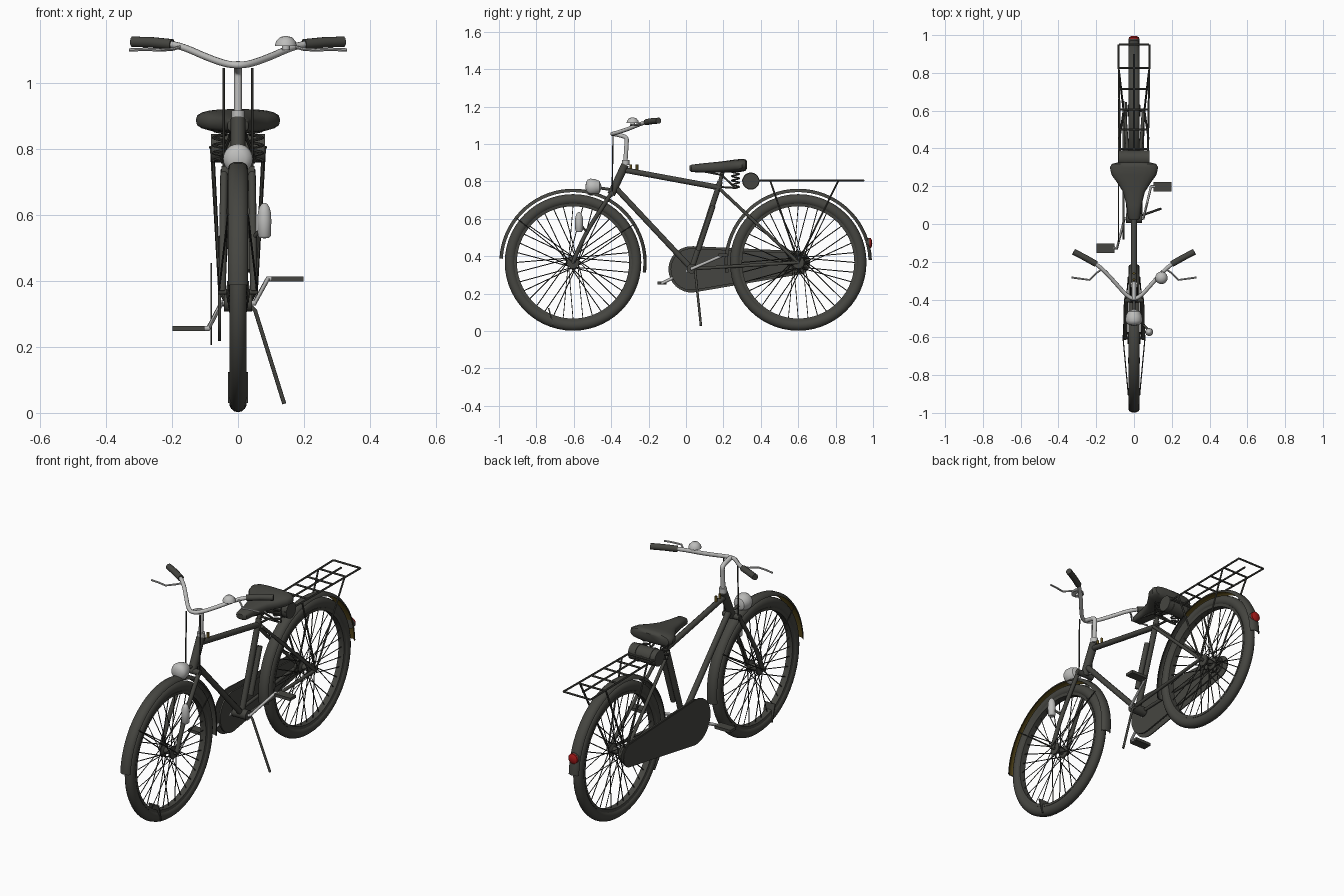
import bpy, bmesh, math
from mathutils import Matrix, Vector

if "Cube" in bpy.data.objects:
    bpy.data.objects.remove(bpy.data.objects["Cube"])


def material(name, r, g, b):
    m = bpy.data.materials.new(name)
    m.use_nodes = True
    m.diffuse_color = (r, g, b, 1)
    m.node_tree.nodes["Principled BSDF"].inputs["Base Color"].default_value = (r, g, b, 1)
    return m


PAINT = material("dark paint", .06, .06, .052)
WIRE = material("dark wire", .04, .04, .035)
CHROME = material("light metal", .51, .51, .5)
RED = material("red lens", .38, .01, .01)
GOLD = material("dark gold", .11, .075, .012)
parts = []


def add(name, bm, *mats):
    bmesh.ops.recalc_face_normals(bm, faces=bm.faces)
    mesh = bpy.data.meshes.new(name)
    bm.to_mesh(mesh)
    bm.free()
    for m in mats:
        mesh.materials.append(m)
    ob = bpy.data.objects.new(name, mesh)
    bpy.context.collection.objects.link(ob)
    parts.append(ob)
    return ob


def tube(name, paths, r, mat, smooth=False, res=3):
    """Round bars along one or more point paths."""
    cu = bpy.data.curves.new(name, 'CURVE')
    cu.dimensions = '3D'
    cu.bevel_depth, cu.bevel_resolution, cu.use_fill_caps = r, res, True
    for path in paths:
        sp = cu.splines.new('NURBS' if smooth else 'POLY')
        sp.points.add(len(path) - 1)
        for p, co in zip(sp.points, path):
            p.co = (*co, 1)
        if smooth:
            sp.order_u, sp.use_endpoint_u, sp.resolution_u = 3, True, 6
    temp = bpy.data.objects.new(name + " path", cu)
    bpy.context.collection.objects.link(temp)
    mesh = bpy.data.meshes.new_from_object(temp.evaluated_get(bpy.context.evaluated_depsgraph_get()))
    bpy.data.objects.remove(temp)
    mesh.materials.clear()
    mesh.materials.append(mat)
    ob = bpy.data.objects.new(name, mesh)
    bpy.context.collection.objects.link(ob)
    parts.append(ob)


def both(path):
    """A path and its mirror across x."""
    return [path, [(-x, y, z) for x, y, z in path]]


TURN = {'X': Matrix(), 'Y': Matrix.Rotation(math.pi / 2, 4, 'Z'), 'Z': Matrix.Rotation(-math.pi / 2, 4, 'Y')}


def lathe(name, profile, loc, *mats, axis='X', a0=0, a1=360, steps=24, closed=False):
    """Spin (radius, offset) points about an axis."""
    bm = bmesh.new()
    a = math.radians(a0)
    vs = [bm.verts.new((x, r * math.cos(a), r * math.sin(a))) for r, x in profile]
    es = [bm.edges.new(e) for e in zip(vs, vs[1:])]
    if closed:
        es.append(bm.edges.new((vs[-1], vs[0])))
    ends = bmesh.ops.spin(bm, geom=vs + es, axis=(1, 0, 0), cent=(0, 0, 0),
                          angle=math.radians(a1 - a0), steps=steps)["geom_last"]
    if a1 - a0 < 360 and closed:
        bm.faces.new(vs)
        bm.faces.new([g for g in ends if isinstance(g, bmesh.types.BMVert)])
    bmesh.ops.remove_doubles(bm, verts=bm.verts, dist=.0002)
    bmesh.ops.recalc_face_normals(bm, faces=bm.faces)
    if len(mats) > 1:   # second colour: inward faces, except toward the middle of the bicycle
        bm.normal_update()
        for f in bm.faces:
            c = f.calc_center_median()
            inward = f.normal.dot(Vector((0, c.y, c.z)).normalized()) < -.4
            f.material_index = int(inward and c.y * loc[1] > -.1)
    bmesh.ops.transform(bm, matrix=Matrix.Translation(loc) @ TURN[axis], verts=bm.verts)
    return add(name, bm, *mats)


def drum(name, r, half, loc, mat, axis='X', steps=20):
    return lathe(name, [(0, -half), (r, -half), (r, half), (0, half)], loc, mat, axis=axis, steps=steps)


def box(name, size, loc, mat, tilt=0):
    bm = bmesh.new()
    bmesh.ops.create_cube(bm, size=1, matrix=Matrix.Translation(loc) @ Matrix.Rotation(tilt, 4, 'X')
                          @ Matrix.Diagonal((*size, 1)))
    return add(name, bm, mat)


# Wheels: tyre, rim, hub, crossed spokes and mudguard
HUB_Z = .367
GUARD = [(.376, -.03), (.386, -.026), (.394, -.012), (.394, .012), (.386, .026), (.376, .03),
         (.376, .026), (.382, .022), (.389, .01), (.389, -.01), (.382, -.022), (.376, -.026)]
for side, cy, start, end in (("front", -.604, -8, 177), ("rear", .6, 2, 188)):
    hub = (0, cy, HUB_Z)
    ring = [math.tau * i / 14 for i in range(14)]
    lathe(side + "_tyre", [(.336 + .029 * math.cos(t), .027 * math.sin(t)) for t in ring],
          hub, PAINT, steps=56, closed=True)
    lathe(side + "_rim", [(.3, -.017), (.315, -.02), (.315, .02), (.3, .017)], hub, PAINT, steps=56, closed=True)
    lathe(side + "_hub", [(0, -.06), (.008, -.06), (.008, -.035), (.032, -.033), (.032, -.026), (.016, -.02),
                          (.016, .02), (.032, .026), (.032, .033), (.008, .035), (.008, .06), (0, .06)], hub, PAINT)
    spokes = []
    for i in range(36):
        a = math.tau * i / 36
        b = a + (.9 if i % 4 < 2 else -.9)
        spokes.append([(.028 * (-1) ** i, cy + .03 * math.cos(b), HUB_Z + .03 * math.sin(b)),
                       (0, cy + .302 * math.cos(a), HUB_Z + .302 * math.sin(a))])
    tube(side + "_spokes", spokes, .0026, WIRE, res=0)
    lathe(side + "_mudguard", GUARD, hub, PAINT, GOLD, a0=start, a1=end, steps=36, closed=True)
stays = []
for deg in (142, 32):
    a = math.radians(deg)
    stays += both([(.058, -.604, HUB_Z), (.03, -.604 + .382 * math.cos(a), HUB_Z + .382 * math.sin(a))])
tube("front_mudguard_stays", stays, .003, WIRE, res=1)
box("front_flap", (.062, .007, .095), (0, -.722, .077), PAINT, .27)
drum("rear_sprocket", .045, .005, (-.042, .6, HUB_Z), PAINT)

# Frame
BB = (0, .03, .333)
tube("head_tube", [[(0, -.4, .73), (0, -.325, .89)]], .022, PAINT)
tube("main_tubes", [[(0, -.335, .862), (0, .19, .765)], [(0, -.38, .77), BB], [BB, (0, .183, .8)]], .0155, PAINT)
tube("rear_stays", both([(.02, .18, .76), (.05, .6, HUB_Z)]) + both([(.03, .03, .333), (.05, .6, HUB_Z)]),
     .009, PAINT)
drum("bottom_bracket", .026, .042, BB, PAINT)
tube("seat_post", [[(0, .18, .79), (0, .198, .86)]], .011, PAINT)
tube("pump", [[(.032, .065, .43), (.032, .145, .67)]], .014, PAINT)
for y in (-.295, -.262):
    drum("top_tube_clip", .007, .018, (0, y, .873), GOLD, 'Z', 10)

# Fork
tube("fork_blades", both([(.042, -.4, .735), (.044, -.47, .63), (.046, -.555, .49), (.048, -.604, HUB_Z)]),
     .0115, PAINT, smooth=True)
tube("fork_crown", [[(-.05, -.4, .733), (.05, -.4, .733)]], .016, PAINT)

# Stem, handlebar, grips, levers, rods and bell
drum("headset", .02, .014, (0, -.323, .902), CHROME, 'Z')
tube("stem", [[(0, -.325, .89), (0, -.318, 1.0), (0, -.316, 1.035), (0, -.35, 1.047), (0, -.396, 1.056)]],
     .012, CHROME, smooth=True)
half = [(.04, -.378, 1.058), (.1, -.31, 1.08), (.155, -.25, 1.105), (.2, -.212, 1.118), (.23, -.195, 1.12)]
tube("handlebar", [[(-x, y, z) for x, y, z in half[::-1]] + [(0, -.4, 1.053)] + half], .0105, CHROME, smooth=True)
tube("grips", both([(.2, -.212, 1.117), (.26, -.178, 1.123), (.32, -.147, 1.125)]), .0165, PAINT)
tube("brake_levers", both([(.17, -.24, 1.11), (.2, -.26, 1.102), (.235, -.296, 1.1), (.28, -.29, 1.102),
                           (.33, -.283, 1.1)]), .005, CHROME, res=2)
tube("brake_rods", both([(.043, -.39, 1.045), (.043, -.395, .73)]), .004, WIRE, res=1)
lathe("bell", [(0, -.012), (.012, -.012), (.012, 0), (.033, 0), (.03, .014), (.018, .027), (0, .031)],
      (.145, -.285, 1.112), CHROME, axis='Z')

# Lamps and dynamo
lathe("headlight", [(0, -.046), (.024, -.043), (.039, -.034), (.045, -.02), (.043, .005), (.032, .03), (0, .042)],
      (0, -.492, .77), CHROME, axis='Y')
tube("headlight_bracket", [[(0, -.46, .765), (0, -.39, .755)]], .008, PAINT)
lathe("dynamo", [(0, -.053), (.014, -.052), (.02, -.045), (.021, 0), (.02, .025), (.015, .042), (.008, .052),
                 (0, .055)], (.08, -.572, .582), CHROME, axis='Z')
tube("dynamo_bracket", [[(.08, -.565, .57), (.046, -.53, .53)]], .006, PAINT)
lathe("tail_light", [(.028, -.007), (.027, .001), (.016, .007), (0, .009)], (0, .987, .47), RED, axis='Y')
drum("tail_light_base", .028, .006, (0, .975, .47), PAINT, 'Y')

# Saddle lofted along its length: position, half width, underside, top
bm = bmesh.new()
rings = []
for y, w, lo, hi in ((.02, .018, .858, .884), (.03, .032, .85, .89), (.1, .04, .847, .898), (.17, .058, .847, .905),
                     (.22, .09, .848, .911), (.26, .119, .85, .917), (.3, .128, .852, .921), (.318, .117, .857, .918),
                     (.326, .087, .868, .909)):
    ring = []
    for k in range(20):
        c, s = math.cos(math.tau * k / 20), math.sin(math.tau * k / 20)
        ring.append(bm.verts.new((w * math.copysign(abs(c) ** .7, c), y,
                                  (lo + hi) / 2 + (hi - lo) / 2 * math.copysign(abs(s) ** .7, s))))
    rings.append(ring)
for a, b in zip(rings, rings[1:]):
    for k in range(20):
        bm.faces.new((a[k - 1], a[k], b[k], b[k - 1]))
bm.faces.new(rings[0])
bm.faces.new(rings[-1])
add("saddle", bm, PAINT)
coil = [(.055 + .02 * math.cos(t * math.pi / 5), .265 + .02 * math.sin(t * math.pi / 5), .765 + .0023 * t)
        for t in range(41)]
tube("saddle_springs", both(coil), .0045, WIRE, res=1)
tube("saddle_rails", both([(.02, .06, .86), (.025, .19, .835), (.055, .265, .765)])
     + [[(-.06, .265, .765), (.06, .265, .765)], [(0, .19, .77), (0, .265, .765)]], .006, PAINT, res=1)

# Tool roll with straps
drum("tool_roll", .043, .082, (0, .347, .802), PAINT)
for x in (-.045, .045):
    drum("roll_strap", .046, .007, (x, .347, .802), PAINT)

# Luggage rack
rails = both([(.072, .3, .805), (.083, .95, .805)])
rails += [[(-.013 * y - .068, y, .805), (.013 * y + .068, y, .805)] for y in (.397, .5, .607, .714, .825, .95)]
rails += [[(0, .35, .805), (0, .9, .805)]]
rails += both([(.077, .45, .805), (.055, .6, HUB_Z)]) + both([(.08, .815, .805), (.055, .6, HUB_Z)])
tube("luggage_rack", rails, .0052, PAINT, res=1)

# Chain case: an outer and a smaller inner plate, each the hull of a large and a small disc
for name, x, thick, shrink in (("outer_chain_case", -.084, .005, 0), ("inner_chain_case", -.06, .009, .012)):
    bm = bmesh.new()
    outline = []
    for cy, cz, r, a0, sweep in ((.03, .33, .124, 86, 188), (.6, .365, .063, -86, 172)):
        for i in range(17):
            a = math.radians(a0 + sweep * i / 16)
            outline.append(bm.verts.new((x, cy + (r - shrink) * math.cos(a), cz + (r - shrink) * math.sin(a))))
    moved = bmesh.ops.extrude_face_region(bm, geom=[bm.faces.new(outline)])["geom"]
    bmesh.ops.translate(bm, vec=(thick, 0, 0), verts=[g for g in moved if isinstance(g, bmesh.types.BMVert)])
    # extrusion keeps the first face as the back of the plate
    add(name, bm, PAINT)

# Cranks, pedals and side stand
for side, s in (("left", 1), ("right", -1)):
    py, pz = .035 + s * .163, .331 + s * .075
    tube(side + "_crank", [[(s * .035, .03, .333), (s * .05, .03, .333), (s * .09, py, pz), (s * .11, py, pz)]],
         .0085, CHROME)
    box(side + "_pedal", (.096, .05, .016), (s * .15, py, pz), PAINT)
tube("side_stand", [[(.035, .05, .325), (.052, .05, .31), (.14, .08, .028)]], .0065, PAINT)

# Smooth rounded surfaces, keep hard edges
bpy.ops.object.select_all(action='DESELECT')
for ob in parts:
    ob.select_set(True)
bpy.context.view_layer.objects.active = parts[0]
bpy.ops.object.shade_smooth_by_angle(angle=math.radians(40))
